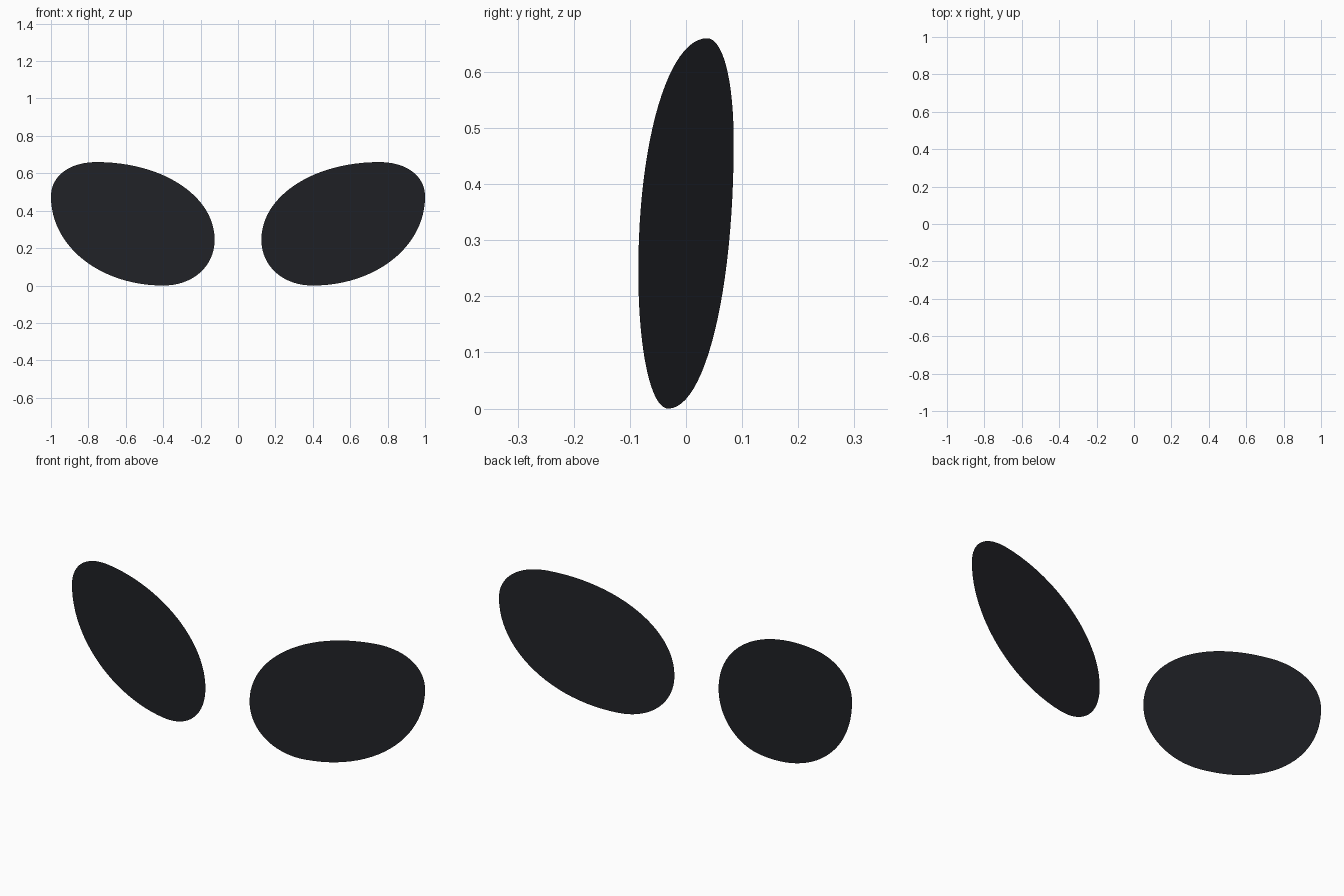
import bpy, bmesh
from mathutils import Vector
from mathutils.geometry import interpolate_bezier

if "Cube" in bpy.data.objects:
    bpy.data.objects.remove(bpy.data.objects["Cube"])

# dark lens tint
mat = bpy.data.materials.new("dark_tint")
mat.diffuse_color = (0.015, 0.016, 0.02, 1)
mat.use_nodes = True
mat.node_tree.nodes["Principled BSDF"].inputs["Base Color"].default_value = mat.diffuse_color

# outline extremes (x, z): inner, top, outer, bottom
INNER, TOP, OUTER, BOTTOM = (0.125, 0.245), (0.755, 0.66), (1.0, 0.475), (0.40, 0.0)


def quarter(a, b, a_vertical, ka=0.56, kb=0.56):
    """Rounded quarter between two extremes with axis-aligned tangents."""
    corner = Vector((a[0], b[1])) if a_vertical else Vector((b[0], a[1]))
    a, b = Vector(a), Vector(b)
    pts = interpolate_bezier(a, a.lerp(corner, ka), b.lerp(corner, kb), b, 25)
    return [p.to_2d() if len(p) > 2 else p for p in pts][:-1]


outline = (quarter(INNER, TOP, True) + quarter(TOP, OUTER, False, 0.6, 0.6)
           + quarter(OUTER, BOTTOM, True) + quarter(BOTTOM, INNER, False, 0.58, 0.58))


def lens(name, side):
    """Flat upright lens swept back toward its outer end."""
    bm = bmesh.new()
    verts = []
    for x, z in outline:
        y = -0.085 + 0.17 * (x - 0.125) / 0.875
        verts.append(bm.verts.new((side * x, y, z)))
    face = bm.faces.new(verts)
    face.normal_update()
    if face.normal.y > 0:
        face.normal_flip()
    me = bpy.data.meshes.new(name)
    bm.to_mesh(me)
    bm.free()
    me.materials.append(mat)
    bpy.context.collection.objects.link(bpy.data.objects.new(name, me))


lens("right_lens", 1)
lens("left_lens", -1)
